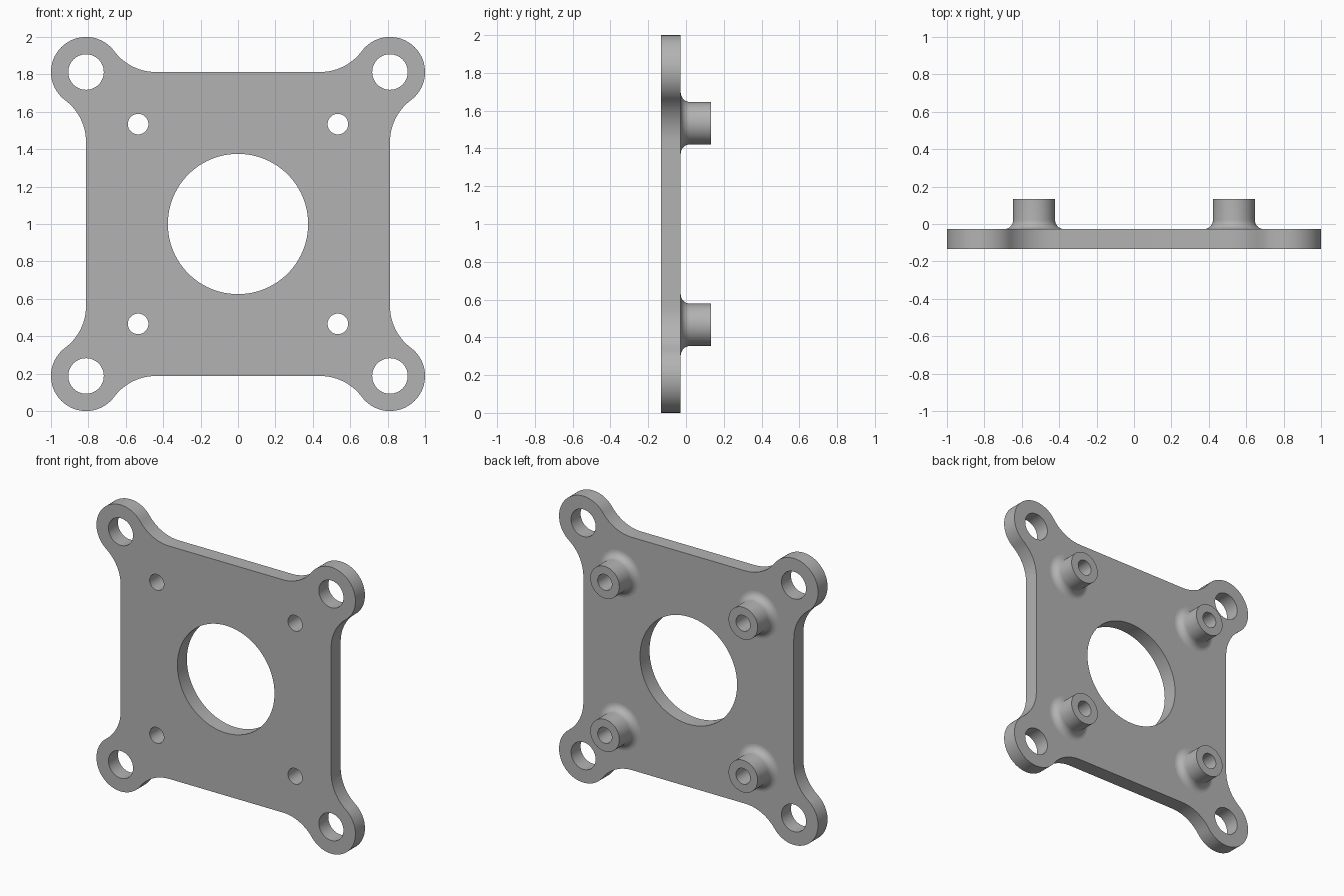
import bpy, bmesh
from math import sin, cos, pi, atan2, sqrt

cube = bpy.data.objects.get("Cube")
if cube:
    bpy.data.objects.remove(cube, do_unlink=True)

FRONT, BACK, TOP = -0.133, -0.028, 0.133   # plate faces and standoff end (y)
EAR, EAR_R, EAR_HOLE = 0.8125, 0.1875, 0.095
NECK_R = 0.28                              # concave blend beside each ear
POST, POST_R, BORE, FILLET = 0.534, 0.112, 0.055, 0.05
SEG = 48

grey = bpy.data.materials.new("grey")
grey.use_nodes = True
colour = (0.45, 0.45, 0.45, 1)
grey.diffuse_color = colour
grey.node_tree.nodes["Principled BSDF"].inputs["Base Color"].default_value = colour


def arc(cx, cz, r, a0, a1, n):
    return [(cx + r * cos(a0 + (a1 - a0) * i / n),
             cz + r * sin(a0 + (a1 - a0) * i / n)) for i in range(n + 1)]


def circle(cx, cz, r, n=SEG):
    return arc(cx, cz, r, 0, 2 * pi, n)[:-1]


def finish(bm, name):
    mesh = bpy.data.meshes.new(name)
    bm.to_mesh(mesh)
    bm.free()
    mesh.materials.append(grey)
    obj = bpy.data.objects.new(name, mesh)
    obj.location.z = 1
    bpy.context.collection.objects.link(obj)
    bpy.ops.object.select_all(action='DESELECT')
    obj.select_set(True)
    bpy.context.view_layer.objects.active = obj
    bpy.ops.object.shade_smooth_by_angle(angle=pi / 6)
    return obj


def outline():
    # One corner: neck, ear, neck; then turned to the other three corners
    reach = sqrt((NECK_R + EAR_R) ** 2 - NECK_R ** 2)
    t = atan2(NECK_R, reach)
    corner = arc(EAR + NECK_R, EAR - reach, NECK_R, pi, pi / 2 + t, 14)
    corner += arc(EAR, EAR, EAR_R, t - pi / 2, pi - t, 40)[1:-1]
    corner += arc(EAR - reach, EAR + NECK_R, NECK_R, -t, -pi / 2, 14)
    points = []
    for c, s in ((1, 0), (0, 1), (-1, 0), (0, -1)):
        points += [(x * c - z * s, x * s + z * c) for x, z in corner]
    return points


# Plate with ears, centre opening and holes
bm = bmesh.new()
corners = [(sx, sz) for sx in (-1, 1) for sz in (-1, 1)]
through = [outline(), circle(0, 0, 0.375, 96)]
through += [circle(sx * EAR, sz * EAR, EAR_HOLE) for sx, sz in corners]


def add_loop(points, y):
    verts = [bm.verts.new((x, y, z)) for x, z in points]
    edges = [bm.edges.new((verts[i - 1], verts[i])) for i in range(len(verts))]
    return verts, edges


sides = []
for y, post_hole in ((FRONT, BORE), (BACK, POST_R + FILLET)):
    loops = [add_loop(p, y) for p in through]
    sides.append([verts for verts, _ in loops])
    loops += [add_loop(circle(sx * POST, sz * POST, post_hole), y) for sx, sz in corners]
    edges = [e for _, es in loops for e in es]
    bmesh.ops.triangle_fill(bm, edges=edges, use_beauty=True, normal=(0, 1, 0))
for a, b in zip(*sides):
    for i in range(len(a)):
        bm.faces.new((a[i - 1], a[i], b[i], b[i - 1]))
bmesh.ops.recalc_face_normals(bm, faces=bm.faces)
finish(bm, "mounting_plate")

# Hollow standoffs: bore, end ring, outer wall, base fillet
profile = [(BORE, FRONT), (BORE, TOP), (POST_R, TOP)]
profile += arc(POST_R + FILLET, BACK + FILLET, FILLET, pi, 1.5 * pi, 8)
bm = bmesh.new()
rings = [[bm.verts.new((POST + x, y, POST + z)) for x, z in circle(0, 0, r)]
         for r, y in profile]
for a, b in zip(rings, rings[1:]):
    for i in range(SEG):
        bm.faces.new((a[i - 1], a[i], b[i], b[i - 1]))
posts = finish(bm, "standoffs")
mirror = posts.modifiers.new("four_corners", 'MIRROR')
mirror.use_axis = (True, False, True)
mirror.use_mirror_merge = False
